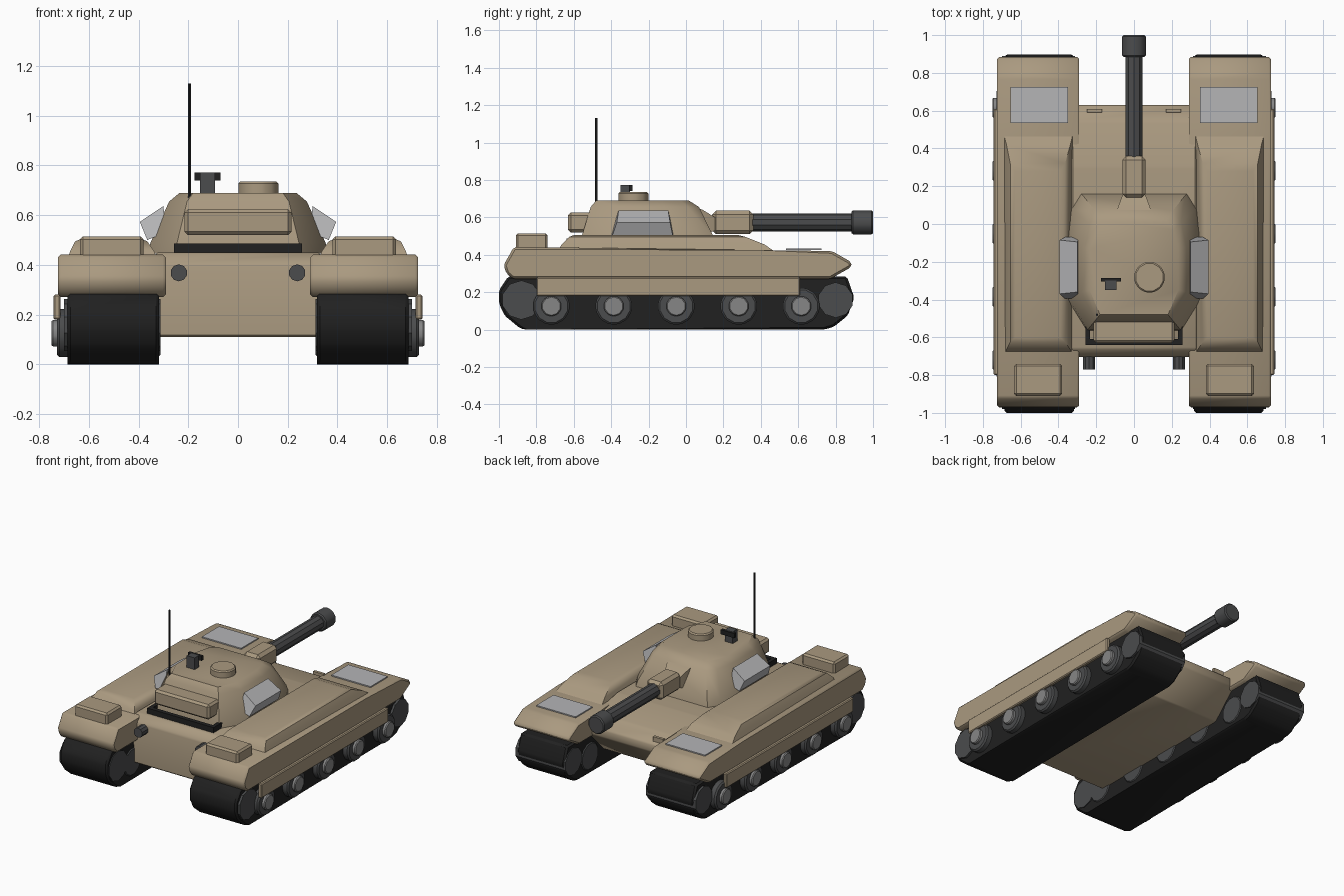
import bpy, bmesh, math

if "Cube" in bpy.data.objects:
    bpy.data.objects.remove(bpy.data.objects["Cube"])


def material(name, rgb):
    m = bpy.data.materials.new(name)
    m.diffuse_color = (*rgb, 1)
    m.use_nodes = True
    m.node_tree.nodes["Principled BSDF"].inputs["Base Color"].default_value = m.diffuse_color
    return m


TAN = material("tan_armour", (0.40, 0.32, 0.215))
BLACK = material("track_black", (0.015, 0.015, 0.015))
DARK = material("gunmetal", (0.07, 0.072, 0.074))
HUB = material("hub_grey", (0.24, 0.24, 0.24))
LIGHT = material("panel_grey", (0.46, 0.46, 0.47))


def loft(name, rings, mat, bevel=0, mirror=False, angle=35):
    """Skin a list of equal-length point rings and cap both ends."""
    bm = bmesh.new()
    rows = [[bm.verts.new(p) for p in ring] for ring in rings]
    n = len(rows[0])
    for a, b in zip(rows, rows[1:]):
        for i in range(n):
            j = (i + 1) % n
            bm.faces.new((a[i], a[j], b[j], b[i]))
    bm.faces.new(rows[0])
    bm.faces.new(rows[-1])
    if bevel:
        bmesh.ops.bevel(bm, geom=bm.edges[:], offset=bevel, segments=1,
                        affect='EDGES', clamp_overlap=True)
    bmesh.ops.recalc_face_normals(bm, faces=bm.faces[:])
    for f in bm.faces:
        f.smooth = True
    me = bpy.data.meshes.new(name)
    bm.to_mesh(me)
    bm.free()
    me.set_sharp_from_angle(angle=math.radians(angle))
    me.materials.append(mat)
    ob = bpy.data.objects.new(name, me)
    bpy.context.collection.objects.link(ob)
    if mirror:
        ob.modifiers.new("mirror", 'MIRROR').use_axis = (True, False, False)
    return ob


def prism(name, profile, x0, x1, mat, bevel=0, mirror=False, angle=35):
    """Side profile (y, z) extruded from x0 to x1."""
    return loft(name, [[(x, y, z) for y, z in profile] for x in (x0, x1)],
                mat, bevel, mirror, angle)


def box(name, x, y, z, mat, bevel=0, mirror=False):
    prism(name, [(y[0], z[0]), (y[1], z[0]), (y[1], z[1]), (y[0], z[1])],
          x[0], x[1], mat, bevel, mirror)


def cylinder(name, axis, centre, r, span, mat, sides=12, mirror=False, bevel=0):
    """Cylinder along an axis; centre gives the other two coordinates in order."""
    rings = []
    for s in span:
        ring = []
        for k in range(sides):
            a = math.tau * (k + 0.5) / sides
            p = [centre[0] + r * math.cos(a), centre[1] + r * math.sin(a)]
            p.insert("xyz".index(axis), s)
            ring.append(p)
        rings.append(ring)
    return loft(name, rings, mat, bevel, mirror, 35)


# Running gear
prism("track", [(-1, 0.14), (-0.97, 0.075), (-0.885, 0.005), (-0.85, 0), (0.74, 0), (0.79, 0.015),
                (0.865, 0.075), (0.9, 0.17), (0.86, 0.285), (-0.95, 0.285), (-1, 0.21)],
      0.318, 0.685, BLACK, 0.012, True)
for y, r in ((-0.88, 0.105), (0.80, 0.095)):
    cylinder("end_wheel", 'x', (y, 0.158), r, (0.312, 0.70), DARK, 10, True)
for i in range(5):
    y = -0.72 + 0.334 * i
    cylinder("road_wheel", 'x', (y, 0.125), 0.1, (0.312, 0.728), DARK, 12, True, 0.01)
    cylinder("wheel_hub", 'x', (y, 0.125), 0.055, (0.70, 0.75), HUB, 10, True, 0.006)

# Hull between the tracks
prism("hull", [(-0.70, 0.11), (-0.705, 0.40), (-0.66, 0.45), (0.30, 0.45), (0.54, 0.40),
               (0.63, 0.345), (0.63, 0.29), (0.45, 0.11)], -0.33, 0.33, TAN, 0.008)
box("front_lamp", (0.17, 0.25), (0.59, 0.61), (0.34, 0.39), TAN, 0, True)
cylinder("exhaust", 'y', (0.238, 0.368), 0.034, (-0.77, -0.68), DARK, 10, True)

# Fenders and what sits on them
prism("fender", [(-0.975, 0.345), (-0.96, 0.30), (-0.925, 0.27), (0.77, 0.27), (0.885, 0.335),
                 (0.885, 0.36), (0.78, 0.42), (0.40, 0.425), (-0.92, 0.442)],
      0.29, 0.725, TAN, 0.022, True, 40)
loft("fender_stowage", [[(a, c, z), (b, c, z), (b, d, z), (a, d, z)] for a, b, c, d, z in (
    (0.325, 0.688, -0.685, 0.47, 0.42), (0.337, 0.675, -0.665, 0.42, 0.455),
    (0.365, 0.655, -0.625, 0.32, 0.495), (0.39, 0.63, -0.60, 0.28, 0.505))],
    TAN, 0, True, 40)
box("rear_box", (0.38, 0.635), (-0.91, -0.74), (0.415, 0.515), TAN, 0.012, True)
box("deck_plate", (0.35, 0.655), (0.535, 0.725), (0.425, 0.433), LIGHT, 0, True)
box("side_skirt", (0.715, 0.743), (-0.80, 0.61), (0.18, 0.28), TAN, 0.006, True)


# Turret
def turret_ring(half, z):
    return [(x, y, z) for x, y in half] + [(-x, y, z) for x, y in reversed(half)]


loft("turret", [
    turret_ring([(0.28, 0.16), (0.33, 0.08), (0.36, -0.12), (0.365, -0.38), (0.25, -0.565)], 0.445),
    turret_ring([(0.27, 0.15), (0.32, 0.075), (0.347, -0.12), (0.352, -0.38), (0.245, -0.56)], 0.49),
    turret_ring([(0.205, 0.07), (0.25, 0.01), (0.277, -0.12), (0.277, -0.36), (0.205, -0.51)], 0.655),
    turret_ring([(0.17, 0.015), (0.21, -0.03), (0.235, -0.13), (0.235, -0.35), (0.18, -0.48)], 0.69)],
    TAN, 0, False, 40)
prism("turret_panel", [(0, 0), (1, 0), (1, 1)], 0, 1, LIGHT).name = "turret_panel"
panel = bpy.data.objects["turret_panel"]
bpy.data.objects.remove(panel)
# Slanted side panels
loft("turret_side_panel", [[(0.30, y0, 0.637), (0.395, y1, 0.573), (0.365, y2, 0.50), (0.29, y2, 0.53)]
                           for y0, y1, y2 in ((-0.36, -0.37, -0.395), (-0.095, -0.085, -0.07))],
     LIGHT, 0, True, 20)
box("turret_rear_box", (-0.215, 0.215), (-0.63, -0.50), (0.52, 0.625), TAN, 0.014)
box("rear_rail", (-0.258, 0.258), (-0.64, -0.61), (0.45, 0.487), BLACK)
box("rear_rail_arm", (0.232, 0.258), (-0.62, -0.54), (0.45, 0.487), BLACK, 0, True)

# Gun
loft("gun_collar", [[(-w, y, a), (w, y, a), (w, y, b), (-w, y, b)] for w, y, a, b in (
    (0.10, 0.0, 0.50, 0.672), (0.085, 0.09, 0.50, 0.64), (0.06, 0.155, 0.53, 0.60))], TAN)
box("gun_sleeve", (-0.062, 0.062), (0.14, 0.36), (0.51, 0.636), TAN, 0.02)
cylinder("gun_barrel", 'y', (0, 0.573), 0.048, (0.34, 0.90), DARK, 10)
cylinder("gun_muzzle", 'y', (0, 0.573), 0.066, (0.885, 1.0), DARK, 10, False, 0.008)

# Roof fittings
cylinder("hatch", 'z', (0.082, -0.282), 0.083, (0.68, 0.736), TAN, 12, False, 0.008)
box("roof_gun_mount", (-0.153, -0.092), (-0.35, -0.30), (0.68, 0.772), DARK)
box("roof_gun_bar", (-0.176, -0.07), (-0.305, -0.285), (0.74, 0.772), BLACK)
cylinder("antenna", 'z', (-0.196, -0.48), 0.007, (0.66, 1.13), BLACK, 6)
